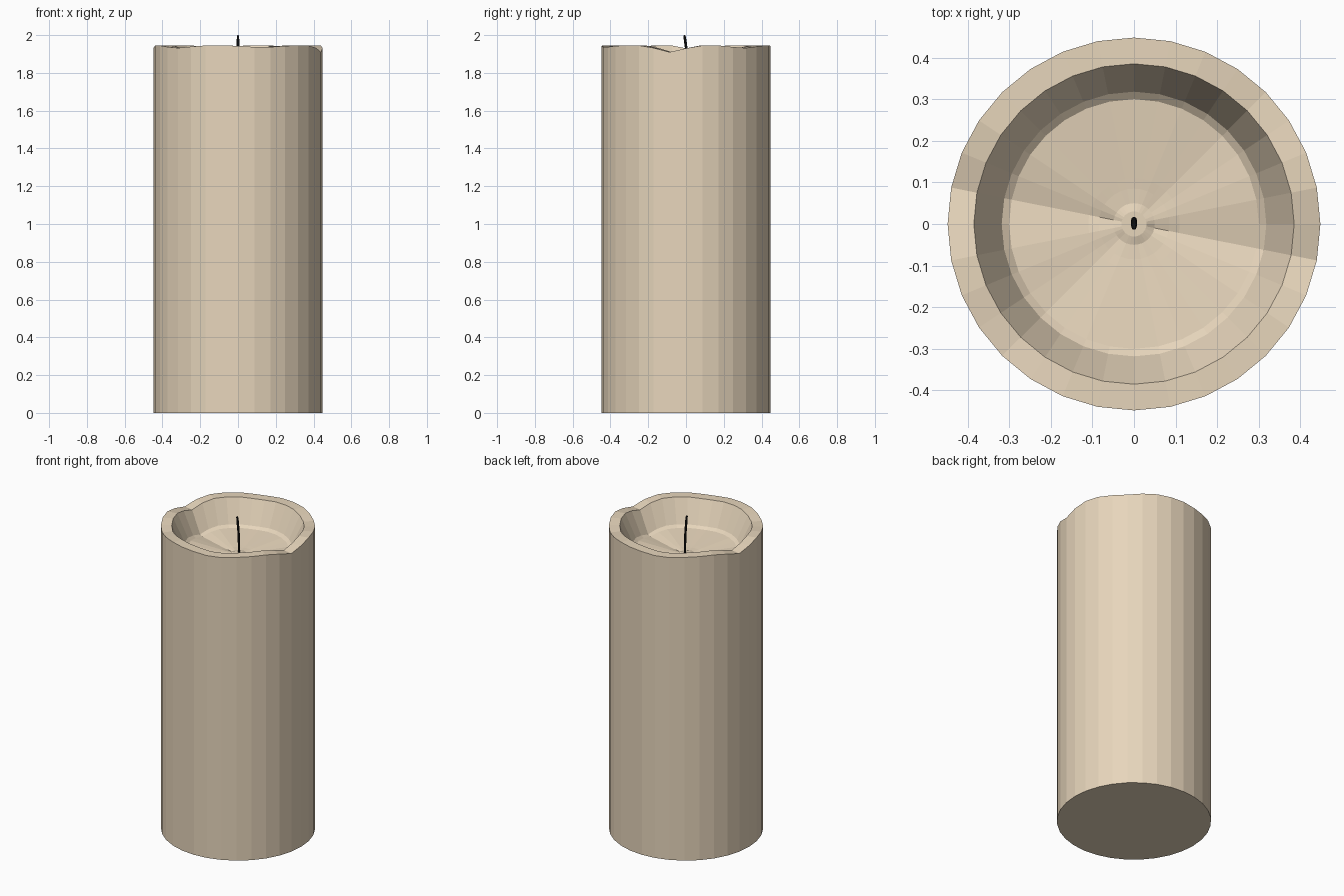
import bpy, bmesh, math

if "Cube" in bpy.data.objects:
    bpy.data.objects.remove(bpy.data.objects["Cube"])

N = 32
# drop of the melted rim, half a turn, repeated twice
DROP = [.015, 0, 0, .008, .013, .006, 0, 0, .002, .008, .008, .002, 0, 0, .013, .035] * 2


def material(name, color):
    m = bpy.data.materials.new(name)
    m.diffuse_color = color
    m.use_nodes = True
    m.node_tree.nodes["Principled BSDF"].inputs["Base Color"].default_value = m.diffuse_color
    return m


def finish(name, bm, mat):
    bmesh.ops.recalc_face_normals(bm, faces=bm.faces)
    me = bpy.data.meshes.new(name)
    bm.to_mesh(me)
    bm.free()
    me.materials.append(mat)
    ob = bpy.data.objects.new(name, me)
    bpy.context.collection.objects.link(ob)


def skin(bm, rings):
    for a, b in zip(rings, rings[1:]):
        n = len(a)
        for i in range(n):
            bm.faces.new((a[i], a[(i + 1) % n], b[(i + 1) % n], b[i]))
    bm.faces.new(rings[0][::-1])
    bm.faces.new(rings[-1])


# wax body: (radius, height, share of the rim drop)
PROFILE = [(.448, 0, 0), (.448, 1.945, 1), (.385, 1.945, 1), (.318, 1.80, .7),
           (.30, 1.785, .5), (.11, 1.765, .3), (.085, 1.762, .2),
           (.05, 1.76, .2), (.03, 1.765, 0)]
bm = bmesh.new()
rings = []
for r, z, w in PROFILE:
    rings.append([bm.verts.new((r * math.cos(2 * math.pi * i / N),
                                r * math.sin(2 * math.pi * i / N),
                                z - w * DROP[i])) for i in range(N)])
skin(bm, rings)
finish("wax_body", bm, material("wax", (.80, .67, .50, 1)))

# slightly bent wick: (y offset, height, radius)
WICK = [(.010, 1.75, .007), (.010, 1.82, .007), (.005, 1.90, .007),
        (-.004, 1.97, .007), (-.008, 1.995, .006), (-.008, 2.0, .003)]
bm = bmesh.new()
rings = [[bm.verts.new((r * math.cos(math.pi * i / 4), y + r * math.sin(math.pi * i / 4), z))
          for i in range(8)] for y, z, r in WICK]
skin(bm, rings)
finish("wick", bm, material("wick_black", (.01, .01, .01, 1)))
